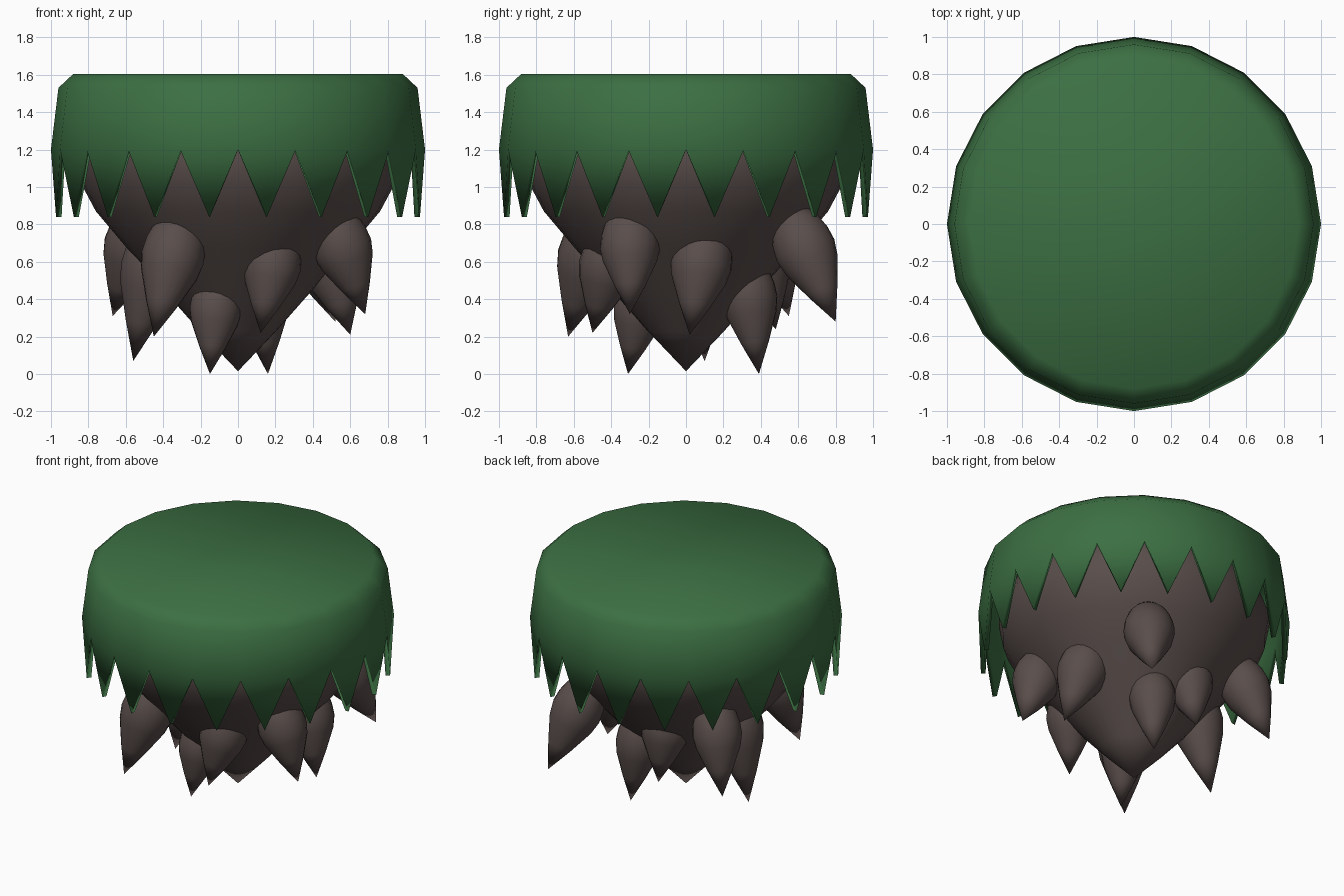
import bpy, bmesh
from math import sin, cos, pi, radians
from mathutils import Vector

if "Cube" in bpy.data.objects:
    bpy.data.objects.remove(bpy.data.objects["Cube"])


def material(name, color):
    m = bpy.data.materials.new(name)
    m.diffuse_color = color
    m.use_nodes = True
    m.node_tree.nodes["Principled BSDF"].inputs["Base Color"].default_value = m.diffuse_color
    return m


GRASS = material("grass_green", (0.045, 0.16, 0.055, 1))
ROCK = material("rock_brown", (0.10, 0.075, 0.07, 1))


def finish(bm, name, mat, angle):
    bmesh.ops.recalc_face_normals(bm, faces=bm.faces)
    mesh = bpy.data.meshes.new(name)
    bm.to_mesh(mesh)
    bm.free()
    ob = bpy.data.objects.new(name, mesh)
    bpy.context.collection.objects.link(ob)
    mesh.materials.append(mat)
    bpy.ops.object.select_all(action='DESELECT')
    ob.select_set(True)
    bpy.context.view_layer.objects.active = ob
    bpy.ops.object.shade_smooth_by_angle(angle=radians(angle))
    return ob


def ring(bm, r, z, n):
    return [bm.verts.new((r * cos(2 * pi * i / n), r * sin(2 * pi * i / n), z))
            for i in range(n)]


def bridge(bm, a, b):
    n = len(a)
    for i in range(n):
        j = (i + 1) % n
        bm.faces.new((a[i], a[j], b[j], b[i]))


def lathe(profile, n):
    """Closed solid: first and last profile points lie on the axis."""
    bm = bmesh.new()
    lo = bm.verts.new((0, 0, profile[0][1]))
    hi = bm.verts.new((0, 0, profile[-1][1]))
    rings = [ring(bm, r, z, n) for r, z in profile[1:-1]]
    for a, b in zip(rings, rings[1:]):
        bridge(bm, a, b)
    for i in range(n):
        j = (i + 1) % n
        bm.faces.new((lo, rings[0][j], rings[0][i]))
        bm.faces.new((hi, rings[-1][i], rings[-1][j]))
    return bm


# Grass cap: 20-sided shell with a pointed fringe
N = 20
bm = bmesh.new()
rings = [ring(bm, r, z, N) for r, z in ((0.88, 1.605), (0.96, 1.53), (1.0, 1.2))]
bm.faces.new(rings[0])
for a, b in zip(rings, rings[1:]):
    bridge(bm, a, b)
for i in range(N):
    a = 2 * pi * (i + 0.5) / N
    tip = bm.verts.new((0.985 * cos(a), 0.985 * sin(a), 0.84))
    bm.faces.new((rings[2][i], rings[2][(i + 1) % N], tip))
cap = finish(bm, "grass_cap", GRASS, 50)
shell = cap.modifiers.new("thickness", 'SOLIDIFY')
shell.thickness = 0.03
shell.offset = -1

# Central rock, a broad inverted cone tucked under the cap
core = [(0, 0.015), (0.2, 0.225), (0.39, 0.44), (0.6, 0.68), (0.76, 0.87),
        (0.84, 1.02), (0.87, 1.18), (0.8, 1.36), (0.5, 1.5), (0, 1.54)]
finish(lathe(core, 32), "rock_core", ROCK, 50)

# Hanging drop-shaped rocks: tip, centre of the widest part, radius
drops = [
    ((-0.45, -0.63, 0.20), (-0.35, -0.52, 0.62), 0.17),
    ((-0.56, 0.10, 0.07), (-0.46, 0.08, 0.56), 0.17),
    ((-0.67, 0.55, 0.31), (-0.56, 0.45, 0.68), 0.16),
    ((-0.15, -0.31, 0.00), (-0.12, -0.25, 0.34), 0.14),
    ((0.12, -0.50, 0.22), (0.18, -0.42, 0.57), 0.155),
    ((0.16, 0.39, 0.00), (0.13, 0.34, 0.40), 0.15),
    ((0.60, 0.02, 0.21), (0.50, 0.08, 0.58), 0.165),
    ((0.68, -0.30, 0.32), (0.56, -0.30, 0.67), 0.16),
    ((0.52, 0.80, 0.28), (0.41, 0.64, 0.66), 0.165),
    ((-0.12, 0.48, 0.24), (-0.12, 0.40, 0.58), 0.16),
]
for k, (tip, mid, r) in enumerate(drops):
    axis = Vector(mid) - Vector(tip)
    h = axis.length
    profile = [(0, 0), (0.5 * r, 0.42 * h), (0.9 * r, 0.8 * h), (r, h)]
    profile += [(r * cos(t), h + 1.6 * r * sin(t)) for t in (0.3, 0.6, 0.9, 1.2)]
    profile.append((0, h + 1.6 * r))
    ob = finish(lathe(profile, 20), f"hanging_rock_{k + 1}", ROCK, 50)
    ob.rotation_euler = axis.to_track_quat('Z', 'Y').to_euler()
    ob.location = tip
